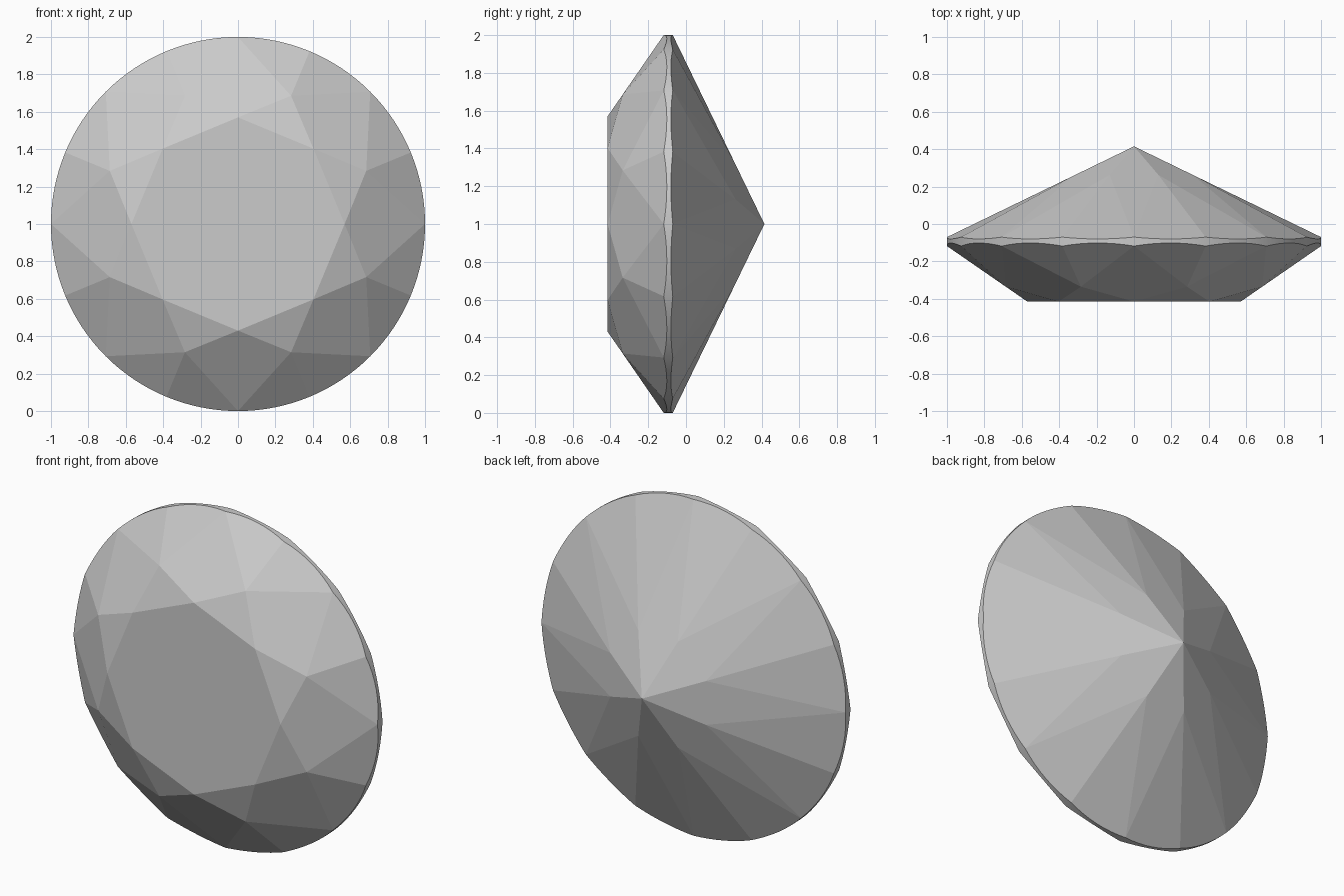
import bpy, bmesh
from math import sin, cos, radians

if "Cube" in bpy.data.objects:
    bpy.data.objects.remove(bpy.data.objects["Cube"])

STEPS = 8                       # girdle segments per 22.5 degree facet
TABLE_Y, CULET_Y = -0.415, 0.415
CROWN_EDGE, PAVILION_EDGE = -0.118, -0.07
TABLE_R, STAR_R, LOWER_R = 0.57, 0.742, 0.34
HALF = radians(11.25)

# heights where the neighbouring main facets meet, so every kite stays flat
STAR_Y = TABLE_Y + (STAR_R * cos(2 * HALF) - TABLE_R) * (CROWN_EDGE - TABLE_Y) / (1 - TABLE_R)
LOWER_Y = CULET_Y + LOWER_R * cos(2 * HALF) * (PAVILION_EDGE - CULET_Y)


def point(r, deg, y):
    a = radians(deg)
    return (r * sin(a), y, 1 + r * cos(a))


def arc(start, edge_y, inner_r, inner_y):
    """Scalloped girdle edge: a flat facet meeting the round girdle."""
    slope = (edge_y - inner_y) / ((1 - inner_r) * cos(HALF))
    pts = []
    for i in range(STEPS + 1):
        t = 22.5 * i / STEPS
        rise = slope * (cos(radians(t - 11.25)) - cos(HALF))
        pts.append(point(1, start + t, edge_y + rise))
    return pts


bm = bmesh.new()


def face(pts, smooth=False):
    f = bm.faces.new([bm.verts.new(p) for p in pts])
    f.smooth = smooth


# table
face([point(TABLE_R, 45 * k, TABLE_Y) for k in range(8)])

culet = (0, CULET_Y, 1)
for k in range(8):
    a = 45 * k
    table = point(TABLE_R, a, TABLE_Y)
    star = point(STAR_R, a + 22.5, STAR_Y)
    low = point(LOWER_R, a + 22.5, LOWER_Y)
    # crown kite and star facet
    face([table, star, point(1, a, CROWN_EDGE), point(STAR_R, a - 22.5, STAR_Y)])
    face([table, point(TABLE_R, a + 45, TABLE_Y), star])
    # pavilion main facet
    face([culet, low, point(1, a, PAVILION_EDGE), point(LOWER_R, a - 22.5, LOWER_Y)])
    # upper and lower girdle facets, with the girdle band between them
    for start in (a, a + 22.5):
        front = arc(start, CROWN_EDGE, STAR_R, STAR_Y)
        back = arc(start, PAVILION_EDGE, LOWER_R, LOWER_Y)
        face([star] + front)
        face([low] + back)
        for i in range(STEPS):
            face([front[i], front[i + 1], back[i + 1], back[i]], True)

bmesh.ops.remove_doubles(bm, verts=bm.verts, dist=1e-4)
bmesh.ops.recalc_face_normals(bm, faces=bm.faces)
mesh = bpy.data.meshes.new("round_cut_gem")
bm.to_mesh(mesh)
bm.free()
gem = bpy.data.objects.new("round_cut_gem", mesh)
bpy.context.collection.objects.link(gem)
